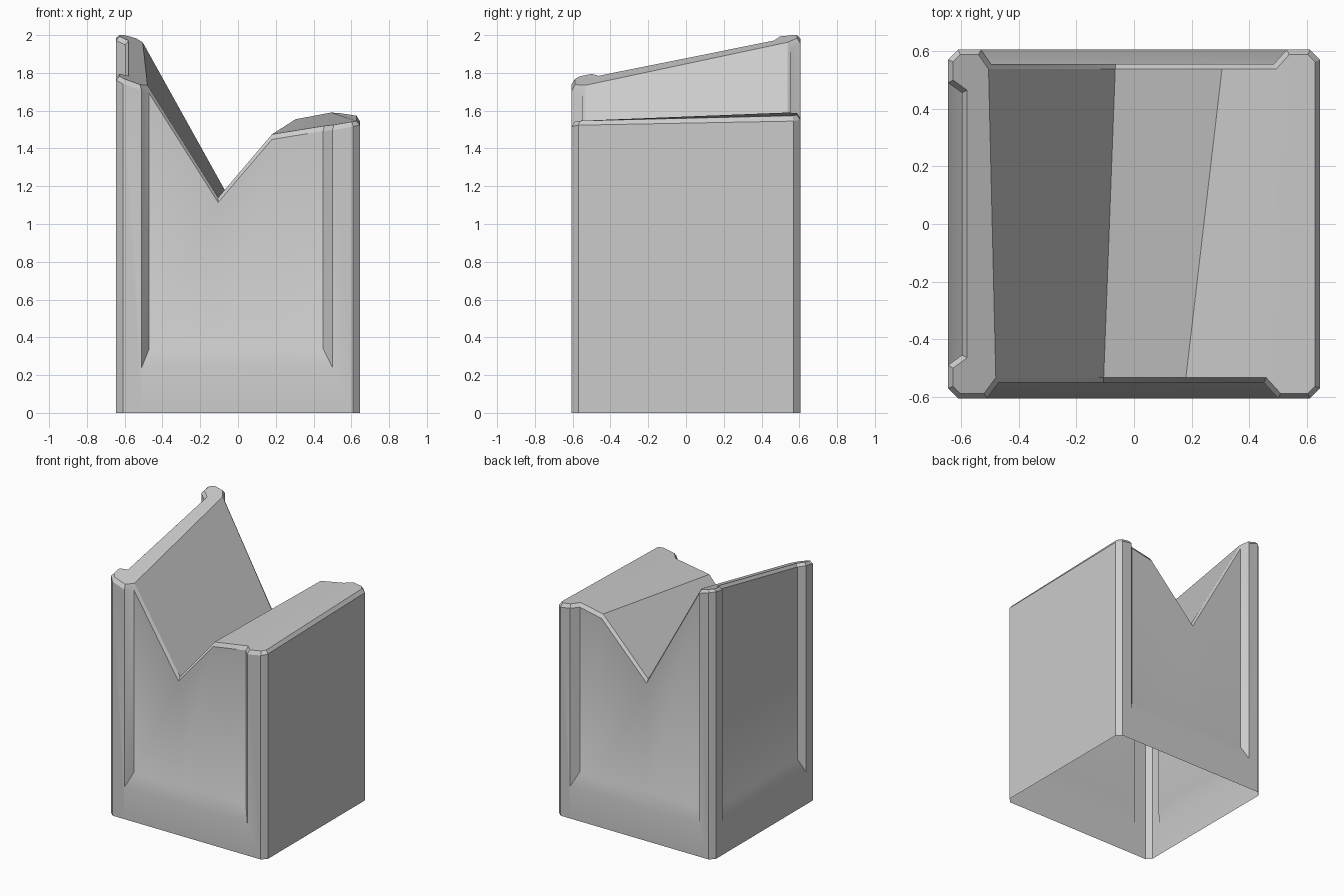
import bpy, bmesh
from mathutils import Vector

if "Cube" in bpy.data.objects:
    bpy.data.objects.remove(bpy.data.objects["Cube"])

# Plan outline, counter-clockwise from front left: c = plain, e = panel edge, i = panel inside
outline = [
    (-.61, -.605, 'c'), (-.51, -.605, 'e'), (-.47, -.55, 'i'), (-.105, -.55, 'i'),
    (.18, -.55, 'i'), (.45, -.55, 'i'), (.50, -.605, 'e'), (.61, -.605, 'c'),
    (.645, -.57, 'c'), (.645, .57, 'c'),
    (.61, .605, 'c'), (.53, .605, 'e'), (.485, .555, 'i'), (.305, .555, 'i'),
    (-.065, .555, 'i'), (-.495, .555, 'i'), (-.53, .605, 'e'), (-.61, .605, 'c'),
    (-.645, .57, 'c'), (-.645, .49, 'e'), (-.597, .455, 'i'), (-.597, -.455, 'i'),
    (-.645, -.49, 'e'), (-.645, -.57, 'c')]
n = len(outline)
pts = [Vector(p[:2]) for p in outline]
kind = [p[2] for p in outline]

# Notched top: front and back profiles (x, z), blended along y
front = [(-.645, 1.795), (-.479, 1.735), (-.105, 1.14), (.18, 1.475), (.459, 1.52), (.645, 1.55)]
back = [(-.645, 2.005), (-.503, 1.96), (-.065, 1.17), (.305, 1.555), (.49, 1.59), (.645, 1.57)]


def height(x, y):
    t = (y + .53) / 1.06
    k = [(a[0] + (b[0] - a[0]) * t, a[1] + (b[1] - a[1]) * t) for a, b in zip(front, back)]
    for (x0, z0), (x1, z1) in zip(k, k[1:]):
        if x <= x1 or x1 == k[-1][0]:
            return z0 + (z1 - z0) * (x - x0) / (x1 - x0)


def inset(i, d):
    def normal(a, b):
        v = (b - a).normalized()
        return Vector((-v.y, v.x))
    n0 = normal(pts[i - 1], pts[i])
    n1 = normal(pts[i], pts[(i + 1) % n])
    return pts[i] + (n0 + n1) * d / (1 + n0.dot(n1))


bm = bmesh.new()


def face(vs):
    bm.faces.new(list(dict.fromkeys(vs)))


# Rings of points: ground, panel bottom, wall top, bevelled rim
base, low, top, rim = [], [], [], []
for i, (p, k) in enumerate(zip(pts, kind)):
    b = bm.verts.new((p.x, p.y, 0)) if k != 'i' else None
    base.append(b)
    low.append(b if k == 'c' else bm.verts.new((p.x, p.y, .24 if k == 'e' else .34)))
    top.append(bm.verts.new((p.x, p.y, height(p.x, p.y) - .026)))
    q = inset(i, .018)
    rim.append(bm.verts.new((q.x, q.y, min(2, height(q.x, q.y)))))

# Walls and rim bevel
for i in range(n):
    j = (i + 1) % n
    face([rim[i], top[i], top[j], rim[j]])
    if kind[i] != 'i' and kind[j] != 'i':
        face([base[i], base[j], low[j], top[j], top[i], low[i]])
    else:
        face([low[i], low[j], top[j], top[i]])

# Plinth strip and sloping sill of each recessed panel
for i in range(n):
    if kind[i] == 'e' and kind[(i + 1) % n] == 'i':
        j = i + 1
        while kind[j] == 'i':
            j += 1
        face([base[i], base[j], low[j], low[i]])
        face([low[i], low[j]] + low[j - 1:i:-1])

# Top surfaces between the fold lines
folds = [(2, 15), (3, 14), (4, 13), (5, 12)]
for (a, b), (c, d) in zip(folds, folds[1:]):
    face([rim[a], rim[c], rim[d], rim[b]])
face(rim[15:] + rim[:3])
face(rim[5:13])

me = bpy.data.meshes.new("notched_pillar")
bm.to_mesh(me)
bm.free()
ob = bpy.data.objects.new("notched_pillar", me)
bpy.context.collection.objects.link(ob)
bpy.context.view_layer.objects.active = ob
ob.select_set(True)
bpy.ops.object.shade_smooth_by_angle(angle=.54)
